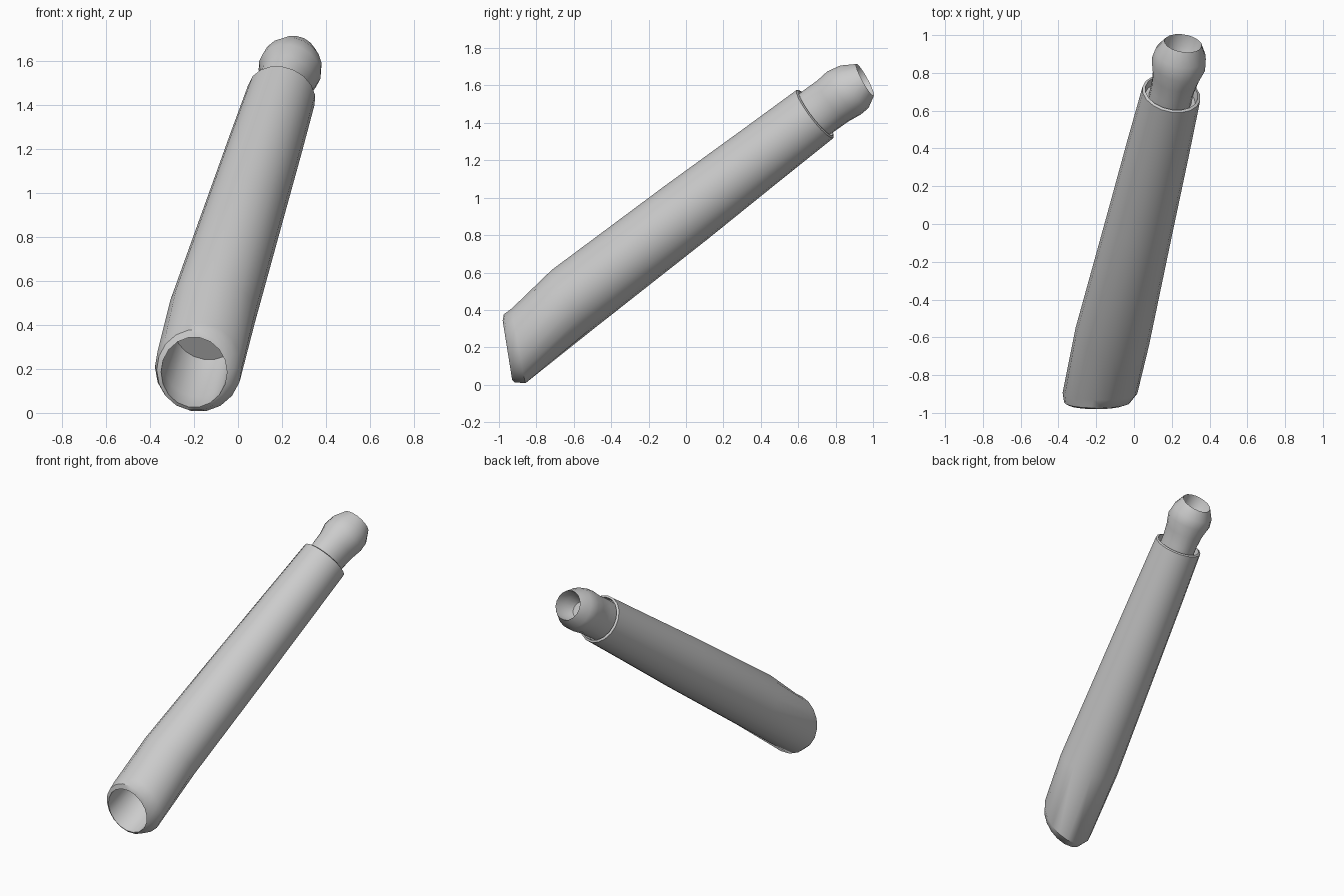
import bpy, bmesh, math
from mathutils import Vector

cube = bpy.data.objects.get("Cube")
if cube:
    bpy.data.objects.remove(cube, do_unlink=True)

SIDES = 18
grey = bpy.data.materials.new("light grey")
grey.use_nodes = True
colour = (0.6, 0.6, 0.6, 1)
grey.diffuse_color = colour
grey.node_tree.nodes["Principled BSDF"].inputs["Base Color"].default_value = colour

# Frame of the sloping limb, and of the near-vertical cut at the lower opening
AXIS = Vector((0.243, 1, 0.765)).normalized()
SIDE = Vector((AXIS.y, -AXIS.x, 0)).normalized()
RISE = SIDE.cross(AXIS)
CUT_SIDE = Vector((1, 0, 0))
CUT_RISE = Vector((0, -0.16, 1)).normalized()


def on_axis(y):
    return Vector((0.03 + 0.243 * y, y, 0.92 + 0.765 * y))


def loft(name, rings):
    """Skin elliptical rings (centre, half width, half height, tilt) and cap both ends."""
    bm = bmesh.new()
    loops = []
    for centre, width, height, tilt in rings:
        side = SIDE.lerp(CUT_SIDE, tilt).normalized()
        rise = RISE.lerp(CUT_RISE, tilt).normalized()
        loop = []
        for i in range(SIDES):
            a = math.tau * i / SIDES
            p = Vector(centre) + side * width * math.cos(a) + rise * height * math.sin(a)
            loop.append(bm.verts.new(p))
        loops.append(loop)
    for low, high in zip(loops, loops[1:]):
        for i in range(SIDES):
            j = (i + 1) % SIDES
            bm.faces.new((low[i], low[j], high[j], high[i]))
    bm.faces.new(loops[0])
    bm.faces.new(loops[-1])
    bmesh.ops.recalc_face_normals(bm, faces=bm.faces)
    mesh = bpy.data.meshes.new(name)
    bm.to_mesh(mesh)
    bm.free()
    mesh.materials.append(grey)
    obj = bpy.data.objects.new(name, mesh)
    bpy.context.collection.objects.link(obj)
    bpy.ops.object.select_all(action='DESELECT')
    obj.select_set(True)
    bpy.context.view_layer.objects.active = obj
    bpy.ops.object.shade_smooth_by_angle(angle=math.radians(40))
    return obj


# Sleeve: from the hollow lower end, over the rim, up to the recessed cuff
loft("sleeve", [
    (on_axis(-0.74), 0.14, 0.14, 0),
    ((-0.19, -0.87, 0.22), 0.15, 0.155, 0.7),
    ((-0.2, -0.955, 0.185), 0.15, 0.162, 1),
    ((-0.195, -0.945, 0.195), 0.175, 0.187, 1),
    ((-0.18, -0.895, 0.208), 0.198, 0.206, 0.95),
    (on_axis(-0.6), 0.2, 0.193, 0),
    (on_axis(0), 0.18, 0.183, 0),
    (on_axis(0.4), 0.168, 0.17, 0),
    (on_axis(0.69), 0.157, 0.162, 0),
    (on_axis(0.695), 0.142, 0.148, 0),
    (on_axis(0.66), 0.136, 0.142, 0),
])

# Wrist stub: neck and rounded end with a socket
loft("wrist_stub", [
    (on_axis(0.62), 0.115, 0.135, 0),
    (on_axis(0.72), 0.115, 0.138, 0),
    ((0.222, 0.785, 1.517), 0.125, 0.138, 0),
    ((0.235, 0.845, 1.56), 0.145, 0.146, 0),
    ((0.247, 0.9, 1.593), 0.136, 0.137, 0.15),
    ((0.26, 0.957, 1.63), 0.1, 0.098, 0.3),
    ((0.248, 0.9, 1.593), 0.088, 0.088, 0.2),
    ((0.237, 0.855, 1.563), 0.055, 0.055, 0.1),
])
